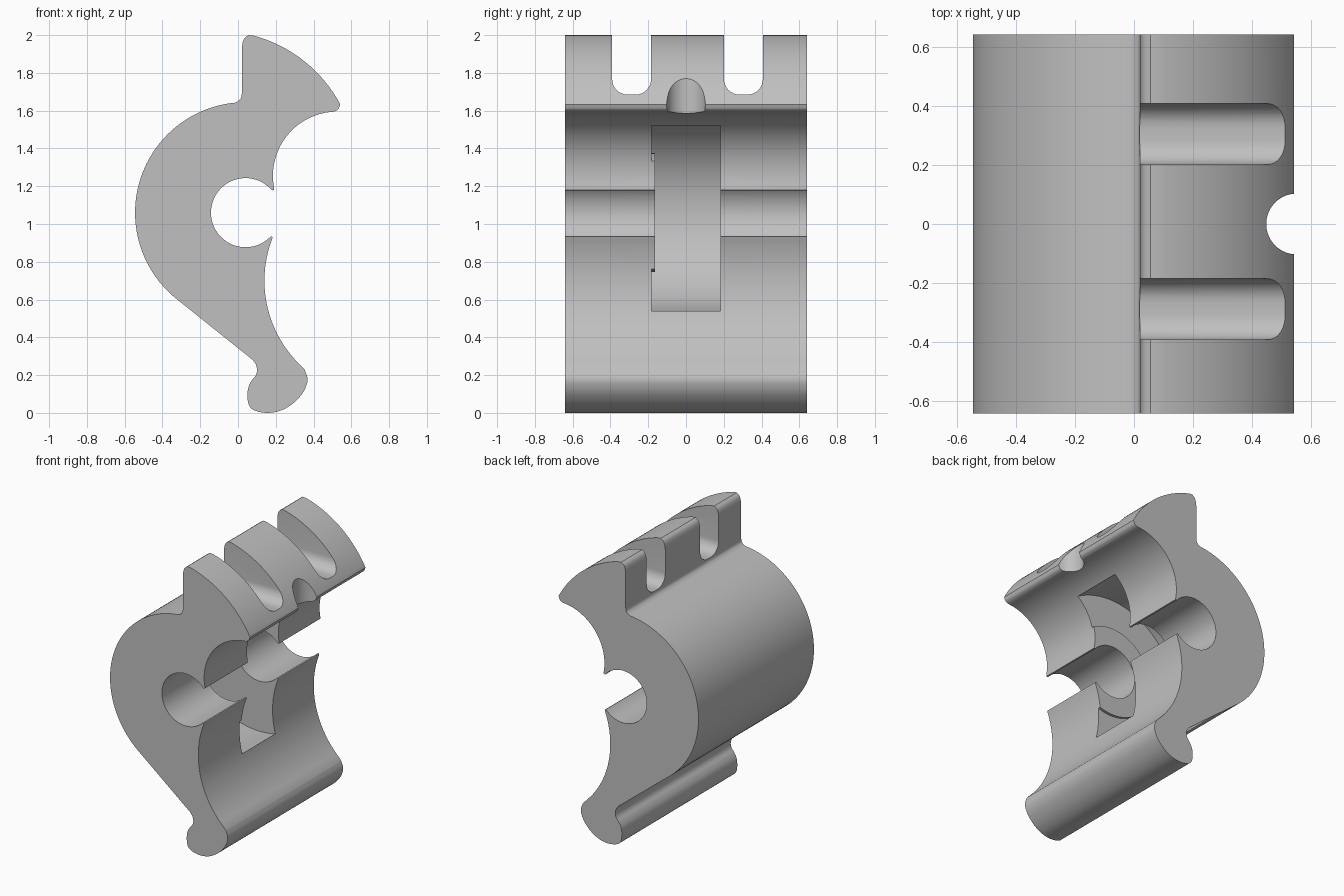
import bpy, bmesh
from math import sin, cos, radians, tau
from mathutils import Vector, Matrix

if "Cube" in bpy.data.objects:
    bpy.data.objects.remove(bpy.data.objects["Cube"], do_unlink=True)

HALF = 0.64                 # half the length along y
AXIS = (0.04, 1.06)         # bore axis in x, z

grey = bpy.data.materials.new("plain grey")
grey.use_nodes = True
grey.diffuse_color = (0.53, 0.53, 0.53, 1)
grey.node_tree.nodes["Principled BSDF"].inputs["Base Color"].default_value = (0.53, 0.53, 0.53, 1)


def arc(center, r, a0, a1, n):
    angles = [radians(a0 + (a1 - a0) * i / n) for i in range(n + 1)]
    return [(center[0] + r * cos(a), center[1] + r * sin(a)) for a in angles]


def smooth(points, steps=4):
    """Catmull-Rom curve through the points."""
    p = [Vector(q) for q in [points[0], *points, points[-1]]]
    out = []
    for a, b, c, d in zip(p, p[1:], p[2:], p[3:]):
        for i in range(steps):
            t = i / steps
            v = (2 * b + (c - a) * t + (2 * a - 5 * b + 4 * c - d) * t ** 2
                 + (3 * b - a - 3 * c + d) * t ** 3) / 2
            out.append(tuple(v))
    return out + [points[-1]]


def finish(name, bm):
    bmesh.ops.recalc_face_normals(bm, faces=bm.faces)
    mesh = bpy.data.meshes.new(name)
    bm.to_mesh(mesh)
    bm.free()
    mesh.materials.append(grey)
    obj = bpy.data.objects.new(name, mesh)
    bpy.context.collection.objects.link(obj)
    return obj


def prism(name, points, depth):
    """Extrude a closed outline of 3D points along a vector."""
    bm = bmesh.new()
    face = bm.faces.new([bm.verts.new(p) for p in points])
    made = bmesh.ops.extrude_face_region(bm, geom=[face], use_keep_orig=True)
    verts = [g for g in made["geom"] if isinstance(g, bmesh.types.BMVert)]
    bmesh.ops.translate(bm, verts=verts, vec=depth)
    return finish(name, bm)


def lathe(name, profile, segments):
    """Turn an (r, y) profile around the bore axis."""
    bm = bmesh.new()
    verts = [bm.verts.new((AXIS[0] + r, y, AXIS[1])) for r, y in profile]
    edges = [bm.edges.new(pair) for pair in zip(verts, verts[1:])]
    bmesh.ops.spin(bm, geom=verts + edges, cent=(AXIS[0], 0, AXIS[1]), axis=(0, 1, 0),
                   angle=tau, steps=segments, use_duplicate=False)
    bmesh.ops.remove_doubles(bm, verts=bm.verts, dist=0.0001)
    return finish(name, bm)


# Side outline, starting at the lower lip of the bore
outline = arc(AXIS, 0.183, 317, 45, 48)
outline += [(0.18, 1.178), (0.19, 1.18)]
outline += arc((0.525, 1.255), 0.34, 191, 97, 28)
outline += smooth([(0.51, 1.595), (0.53, 1.607), (0.541, 1.632)])
outline += arc((-0.107, 1.287), 0.735, 28.6, 75.3, 24)
outline += smooth([(0.055, 2.0), (0.035, 1.985), (0.025, 1.962), (0.02, 1.93)])
outline += smooth([(0.02, 1.69), (0.015, 1.665), (0.0, 1.65)])
outline += arc(AXIS, 0.585, 95.5, 231.5, 56)
outline += smooth([(0.075, 0.283), (0.094, 0.258), (0.101, 0.225), (0.093, 0.197),
                   (0.072, 0.17), (0.055, 0.135), (0.05, 0.09), (0.057, 0.043),
                   (0.085, 0.014), (0.15, 0.0), (0.22, 0.01), (0.285, 0.045),
                   (0.335, 0.095), (0.36, 0.14), (0.368, 0.183), (0.352, 0.23)])
outline += arc((0.76, 0.7), 0.62, 223.9, 158.7, 32)
outline += [(0.181, 0.932)]
body = prism("clamp_body", [(x, -HALF, z) for x, z in outline], (0, 2 * HALF, 0))

# Wheel groove around the bore, leaving a raised ring on one wall
cutters = [lathe("groove_cutter", [(0, 0.183), (0.535, 0.183), (0.535, -0.183),
                                   (0.315, -0.183), (0.315, -0.165), (0, -0.165)], 96)]

# Two round-bottomed slots through the head
for y in (-0.288, 0.304):
    w, r, low = 0.103, 0.082, 1.685
    shape = [(y - w, 2.2)] + arc((y - w + r, low + r), r, 180, 270, 8)
    shape += arc((y + w - r, low + r), r, 270, 360, 8) + [(y + w, 2.2)]
    cutters.append(prism("slot_cutter", [(-0.3, a, b) for a, b in shape], (1.2, 0, 0)))

# Upright half-round notch in the jaw tip
notch = arc((0.55, 0), 0.103, 0, 360, 40)[:-1]
cutters.append(prism("notch_cutter", [(x, y, 1.5) for x, y in notch], (0, 0, 0.6)))

bpy.ops.object.select_all(action="DESELECT")
bpy.context.view_layer.objects.active = body
body.select_set(True)
for cutter in cutters:
    cutter.hide_render = True
    cut = body.modifiers.new(cutter.name, "BOOLEAN")
    cut.operation, cut.solver, cut.object = "DIFFERENCE", "EXACT", cutter
    bpy.ops.object.modifier_apply(modifier=cut.name)
    bpy.data.objects.remove(cutter, do_unlink=True)

bpy.ops.object.shade_smooth_by_angle(angle=radians(30))
